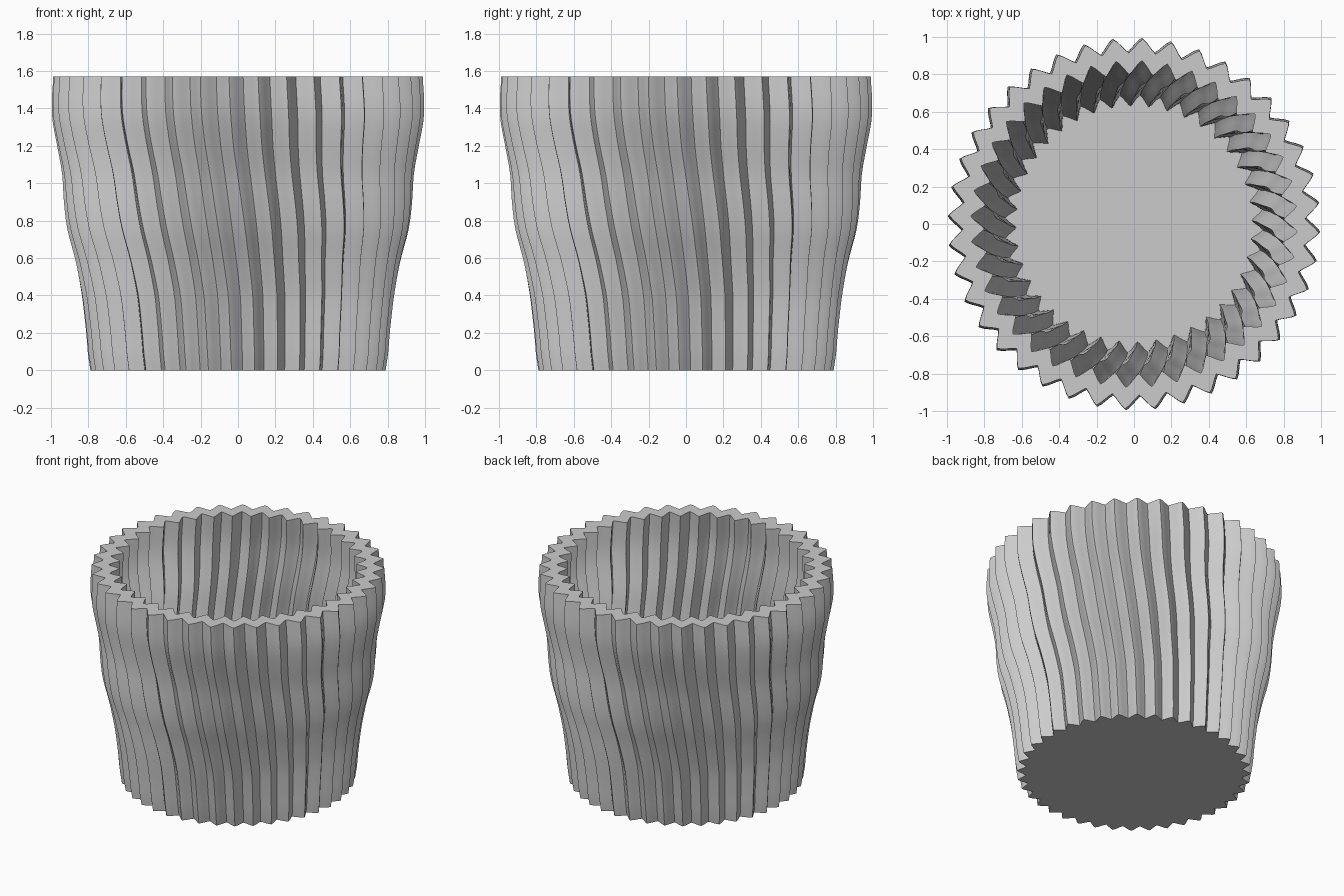
import bpy, bmesh, math

if "Cube" in bpy.data.objects:
    bpy.data.objects.remove(bpy.data.objects["Cube"])

PLEATS, STEPS = 40, 8
N = PLEATS * STEPS
H = 1.57
WALL, FLOOR = 0.115, 0.1

# outer tip radius against height (uneven, bulging flare)
PROFILE = [(0.0, 0.785), (0.04, 0.80), (0.2, 0.812), (0.4, 0.835), (0.6, 0.872),
           (0.75, 0.915), (0.9, 0.932), (1.05, 0.938), (1.2, 0.967),
           (1.35, 0.997), (1.45, 0.997), (1.57, 0.988)]
# pleat direction in degrees against height (clockwise twist going up)
TWIST = [(0.0, 6.5), (0.4, 5.5), (0.8, 2.0), (1.2, -1.5), (1.4, -2.4), (1.57, -2.8)]


def sample(table, z):
    for (z0, v0), (z1, v1) in zip(table, table[1:]):
        if z <= z1:
            t = max(0.0, (z - z0) / (z1 - z0))
            return v0 + (v1 - v0) * t
    return table[-1][1]


def smooth_sample(table, z):
    lo, hi = table[0][0], table[-1][0]
    return sum(sample(table, min(hi, max(lo, z + d))) for d in (-0.05, -0.025, 0, 0.025, 0.05)) / 5


def pleat(i):
    # 0 at a fold tip, 1 in a valley: triangle wave, slightly rounded
    p = (i % STEPS) / STEPS
    tri = 1 - abs(1 - 2 * p)
    return 0.7 * tri + 0.3 * (0.5 - 0.5 * math.cos(2 * math.pi * p))


bm = bmesh.new()


def ring(z, inset=0.0):
    r = smooth_sample(PROFILE, z) - inset
    depth = 0.075 * smooth_sample(PROFILE, z)
    turn = math.radians(smooth_sample(TWIST, z))
    out = []
    for i in range(N):
        a = 2 * math.pi * i / N + turn
        q = r - depth * pleat(i)
        out.append(bm.verts.new((q * math.cos(a), q * math.sin(a), z)))
    return out


def bridge(a, b):
    for i in range(N):
        j = (i + 1) % N
        bm.faces.new((a[i], a[j], b[j], b[i]))


def cap(loop, z, up):
    c = bm.verts.new((0, 0, z))
    for i in range(N):
        j = (i + 1) % N
        bm.faces.new((loop[i], loop[j], c) if up else (loop[j], loop[i], c))


# outer wall upwards, over the rim, inner wall downwards
outer = [0.0, 0.04] + [0.04 + (H - 0.04) * k / 32 for k in range(1, 33)]
inner = [H + (FLOOR - H) * k / 30 for k in range(31)]
rings = [ring(z) for z in outer] + [ring(z, WALL) for z in inner]
for a, b in zip(rings, rings[1:]):
    bridge(a, b)
# underside and floor
cap(rings[0], 0.0, False)
cap(rings[-1], FLOOR, True)
bmesh.ops.recalc_face_normals(bm, faces=bm.faces)

mesh = bpy.data.meshes.new("pleated_pot")
bm.to_mesh(mesh)
bm.free()
pot = bpy.data.objects.new("pleated_pot", mesh)
bpy.context.collection.objects.link(pot)
bpy.context.view_layer.objects.active = pot
pot.select_set(True)
bpy.ops.object.shade_smooth_by_angle(angle=math.radians(50))
